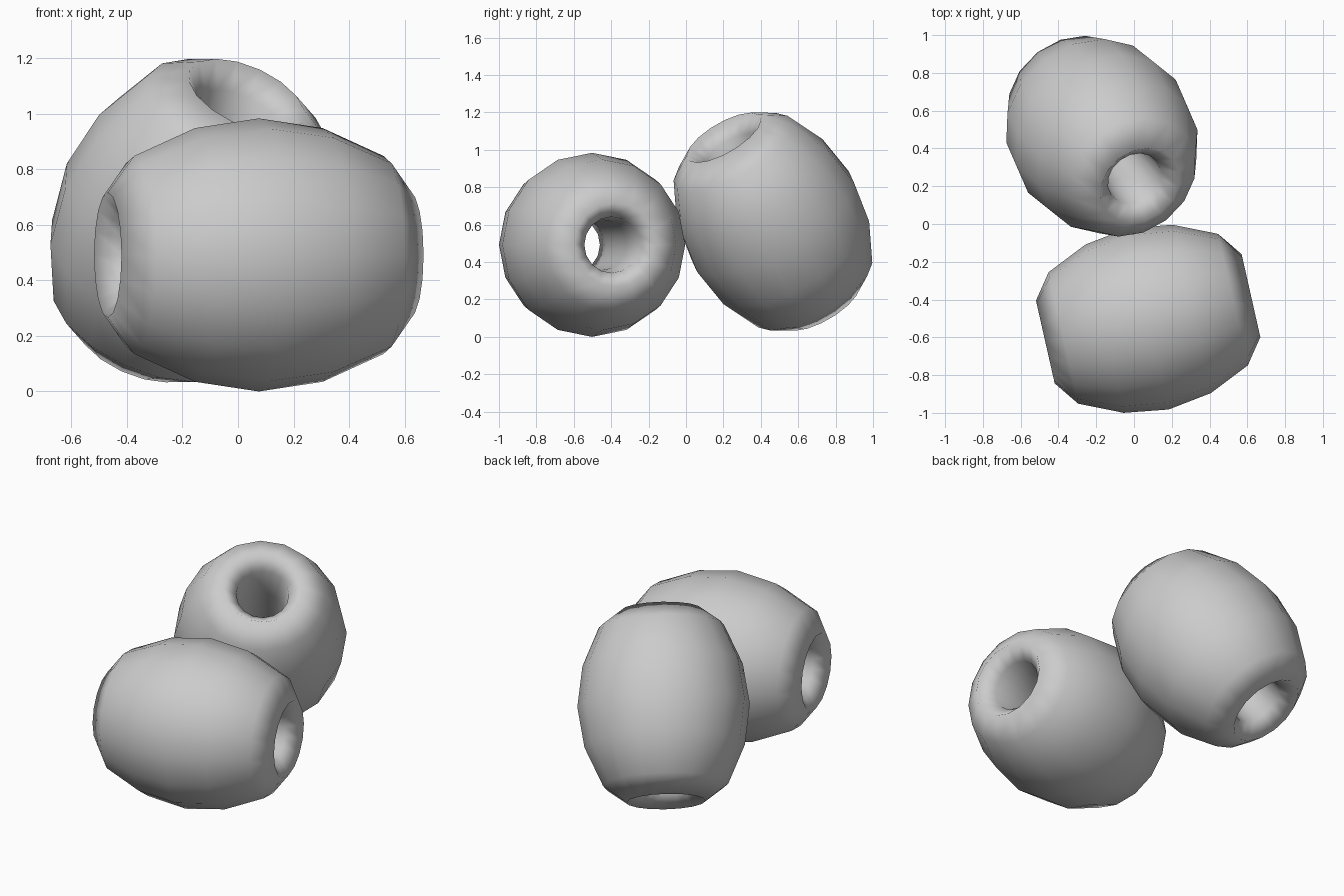
import bpy, math
from mathutils import Vector

if "Cube" in bpy.data.objects:
    bpy.data.objects.remove(bpy.data.objects["Cube"])

SIDES = 16

# half of the bead cross-section as (distance along axis, radius), outside equator to bore middle
HALF = [(0, .492), (.236, .457), (.46, .357), (.558, .225), (.475, .15), (.24, .135), (0, .135)]
PROFILE = HALF + [(-u, r) for u, r in reversed(HALF[1:-1])]


def bead(name, centre, axis):
    """Barrel bead with a rounded through-hole, lathed around its axis."""
    n = len(PROFILE)
    verts, faces = [], []
    for i in range(SIDES):
        a = 2 * math.pi * i / SIDES
        verts += [(r * math.cos(a), r * math.sin(a), u) for u, r in PROFILE]
        k = (i + 1) % SIDES
        for j in range(n):
            m = (j + 1) % n
            faces.append((i * n + j, k * n + j, k * n + m, i * n + m))
    mesh = bpy.data.meshes.new(name)
    mesh.from_pydata(verts, [], faces)
    mesh.polygons.foreach_set("use_smooth", [True] * len(faces))
    mesh.update()
    obj = bpy.data.objects.new(name, mesh)
    obj.location = centre
    obj.rotation_mode = 'QUATERNION'
    obj.rotation_quaternion = Vector(axis).to_track_quat('Z', 'Y')
    bpy.context.collection.objects.link(obj)
    return obj


# bead lying on its side in front, and bead leaning behind it
bead("front_bead", (.075, -.502, .492), (.975, .22, 0))
bead("rear_bead", (-.17, .465, .616), (.36, -.47, .805))
